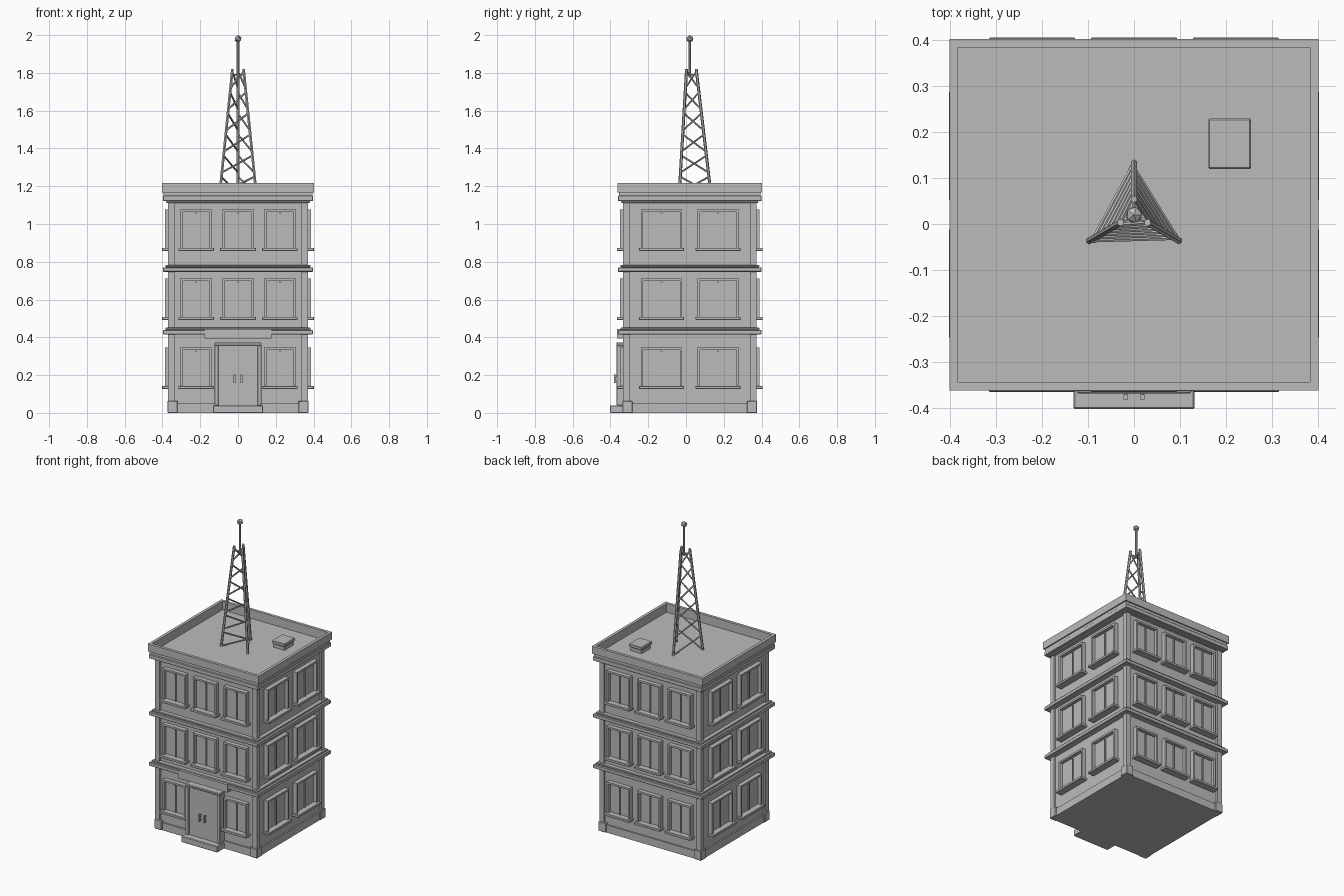
import bpy, bmesh, math
from mathutils import Vector, Matrix

cube = bpy.data.objects.get("Cube")
if cube:
    bpy.data.objects.remove(cube, do_unlink=True)

grey = bpy.data.materials.new("plain grey")
grey.use_nodes = True
COLOUR = (0.5, 0.5, 0.5, 1)
grey.diffuse_color = COLOUR
grey.node_tree.nodes["Principled BSDF"].inputs["Base Color"].default_value = COLOUR

CY = 0.02               # building centre in y
HX, HY = 0.37, 0.353    # half size at the corner pilasters
ROOF = 1.15


def box(bm, x, y, z, m=Matrix()):
    """Box from (min, max) pairs, placed by matrix m."""
    size = [b - a for a, b in (x, y, z)]
    mid = [(a + b) / 2 for a, b in (x, y, z)]
    bmesh.ops.create_cube(bm, size=1, matrix=m @ Matrix.Translation(mid) @ Matrix.Diagonal((*size, 1)))


def ring(bm, grow, z):
    """Solid slab around the whole building, grown past the pilasters."""
    box(bm, (-HX - grow, HX + grow), (CY - HY - grow, CY + HY + grow), z)


def rod(bm, a, b, r, sides=6):
    a, b = Vector(a), Vector(b)
    d = b - a
    m = Matrix.Translation((a + b) / 2) @ d.to_track_quat('Z', 'Y').to_matrix().to_4x4()
    bmesh.ops.create_cone(bm, cap_ends=True, segments=sides, radius1=r, radius2=r, depth=d.length, matrix=m)


def finish(bm, name, bevel=0):
    mesh = bpy.data.meshes.new(name)
    bm.to_mesh(mesh)
    bm.free()
    ob = bpy.data.objects.new(name, mesh)
    mesh.materials.append(grey)
    bpy.context.collection.objects.link(ob)
    if bevel:
        mod = ob.modifiers.new("edge", 'BEVEL')
        mod.width, mod.segments = bevel, 1
    return ob


# Main walls, slightly recessed behind the corners
bm = bmesh.new()
ring(bm, -0.012, (0, ROOF))
finish(bm, "walls")

# Skirting round the foot of the walls
bm = bmesh.new()
ring(bm, -0.003, (0, 0.05))
finish(bm, "skirting")

# Corner pilasters and their foot blocks
pil, feet = bmesh.new(), bmesh.new()
for sx in (-1, 1):
    for sy in (-1, 1):
        for bm, w, g, z in ((pil, 0.033, 0, (0, 1.13)), (feet, 0.05, 0.004, (0, 0.063))):
            xs = sorted((sx * (HX + g), sx * (HX - w)))
            ys = sorted((CY + sy * (HY + g), CY + sy * (HY - w)))
            box(bm, xs, ys, z)
finish(pil, "corner_pilasters")
finish(feet, "pilaster_feet", 0.003)

# Floor bands and the moulding below the parapet
for name, z in (("lower_band", 0.415), ("middle_band", 0.747)):
    bm = bmesh.new()
    ring(bm, 0.027, (z, z + 0.024))
    ring(bm, 0.015, (z + 0.024, z + 0.036))
    finish(bm, name, 0.003)
bm = bmesh.new()
ring(bm, 0.01, (1.112, 1.122))
ring(bm, 0.028, (1.122, ROOF))
finish(bm, "cornice", 0.003)

# Parapet: four walls round the flat roof
bm = bmesh.new()
ox, oy, t = HX + 0.032, HY + 0.03, 0.019
for s in (-1, 1):
    box(bm, sorted((s * ox, s * (ox - t))), (CY - oy, CY + oy), (1.168, 1.217))
    box(bm, (-ox + t, ox - t), sorted((CY + s * oy, CY + s * (oy - t))), (1.168, 1.217))
ring(bm, 0.02, (1.13, 1.16))
for s in (-1, 1):
    box(bm, sorted((s * (ox - 0.008), s * (ox - t))), (CY - oy + 0.008, CY + oy - 0.008), (1.15, 1.168))
    box(bm, (-ox + t, ox - t), sorted((CY + s * (oy - 0.008), CY + s * (oy - t))), (1.15, 1.168))
finish(bm, "parapet_and_roof")


# Windows: frame, sill, mullion and a small catch on a wall facing local -y
def window(frames, sills, m, x, z, w):
    h, f = 0.21, 0.012
    l, r = x - w / 2, x + w / 2
    out, wall = -0.016, 0.02
    for a, b in ((l, l + f), (r - f, r)):
        box(frames, (a, b), (out, wall), (z, z + h), m)
    box(frames, (l + f, r - f), (out, wall), (z + h - f, z + h), m)
    box(frames, (x - 0.004, x + 0.004), (-0.001, wall), (z, z + h - f), m)
    box(frames, (l + f, r - f), (0.006, wall), (z, z + h - f), m)
    box(frames, (x - 0.005, x + 0.005), (-0.006, wall), (z + h - 0.022, z + h - 0.016), m)
    box(sills, (l - 0.01, r + 0.01), (-0.033, wall), (z - 0.008, z + 0.008), m)


frames, sills = bmesh.new(), bmesh.new()
for side in range(4):
    turn = Matrix.Translation((0, CY, 0)) @ Matrix.Rotation(side * math.pi / 2, 4, 'Z')
    short = side % 2
    m = turn @ Matrix.Translation((0, -(HX if short else HY), 0))
    for floor in range(3):
        z = 0.135 + floor * 0.3655
        for x in ((-0.15, 0.15) if short else (-0.222, 0, 0.222)):
            if side == 0 and floor == 0 and x == 0:
                continue
            window(frames, sills, m, x, z, 0.218 if short else 0.168)
finish(frames, "window_frames")
finish(sills, "window_sills", 0.002)

# Entrance: frame, two leaves, handles, head board and step
F = CY - HY
bm = bmesh.new()
for s in (-1, 1):
    box(bm, sorted((s * 0.102, s * 0.125)), (F - 0.036, F + 0.02), (0.04, 0.357))
box(bm, (-0.125, 0.125), (F - 0.036, F + 0.02), (0.357, 0.372))
finish(bm, "door_frame", 0.003)
bm = bmesh.new()
for s in (-1, 1):
    box(bm, sorted((s * 0.001, s * 0.102)), (F - 0.026, F + 0.02), (0.04, 0.357))
finish(bm, "door_leaves")
bm = bmesh.new()
for s in (-1, 1):
    box(bm, (s * 0.018 - 0.005, s * 0.018 + 0.005), (F - 0.049, F - 0.038), (0.157, 0.202))
    for z in (0.164, 0.195):
        box(bm, (s * 0.018 - 0.003, s * 0.018 + 0.003), (F - 0.04, F - 0.02), (z - 0.003, z + 0.003))
finish(bm, "door_handles")
bm = bmesh.new()
box(bm, (-0.178, 0.178), (F - 0.031, F + 0.02), (0.393, 0.445))
finish(bm, "door_head_board")
bm = bmesh.new()
box(bm, (-0.132, 0.132), (F - 0.07, F + 0.02), (0, 0.04))
finish(bm, "front_step", 0.003)

# Roof hatch
bm = bmesh.new()
box(bm, (0.167, 0.25), (0.127, 0.223), (ROOF, 1.185))
box(bm, (0.162, 0.255), (0.12, 0.23), (1.185, 1.205))
finish(bm, "roof_hatch", 0.003)


# Lattice tower: three leaning legs with spiralling braces
def leg_point(i, t):
    a = math.radians(210 + 120 * i)
    r = 0.113 + (0.034 - 0.113) * t
    return Vector((r * math.cos(a), CY + r * math.sin(a), ROOF + 0.67 * t))


bm = bmesh.new()
for i in range(3):
    rod(bm, leg_point(i, 0), leg_point(i, 1), 0.008)
finish(bm, "tower_legs")
bm = bmesh.new()
BAYS = 6
for k in range(BAYS):
    for i in range(3):
        rod(bm, leg_point(i, (k + 0.1) / BAYS), leg_point(i + 1, (k + 0.9) / BAYS), 0.005)
finish(bm, "tower_braces")

# Mast held by three short arms, with a faceted ball on top
bm = bmesh.new()
rod(bm, (0, CY, 1.775), (0, CY, 1.97), 0.007, 8)
for i in range(3):
    rod(bm, (0, CY, 1.79), leg_point(i, 0.955), 0.005)
finish(bm, "mast")
bm = bmesh.new()
bmesh.ops.create_icosphere(bm, subdivisions=1, radius=0.02, matrix=Matrix.Translation((0, CY, 1.98)))
finish(bm, "mast_ball")
